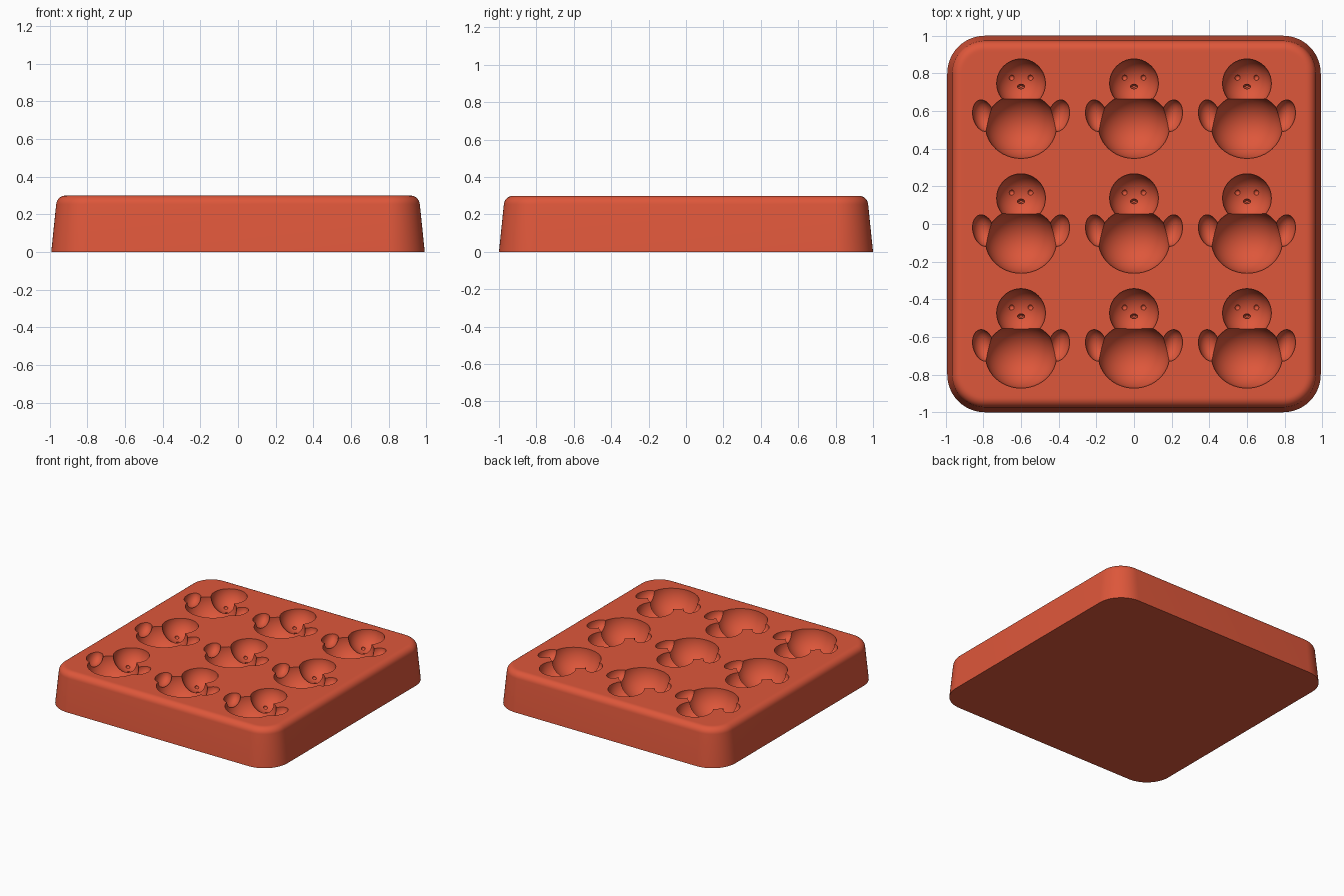
import bpy, bmesh, math
from mathutils import Matrix, Vector

if "Cube" in bpy.data.objects:
    bpy.data.objects.remove(bpy.data.objects["Cube"])

HEIGHT = 0.3
PITCH_X, PITCH_Y = 0.6, 0.61

red = bpy.data.materials.new("warm_red")
red.use_nodes = True
colour = (0.73, 0.095, 0.043, 1)
red.diffuse_color = colour
red.node_tree.nodes["Principled BSDF"].inputs["Base Color"].default_value = colour


def make_object(name, bm):
    bmesh.ops.recalc_face_normals(bm, faces=bm.faces)
    mesh = bpy.data.meshes.new(name)
    bm.to_mesh(mesh)
    bm.free()
    mesh.materials.append(red)
    obj = bpy.data.objects.new(name, mesh)
    bpy.context.collection.objects.link(obj)
    return obj


def rounded_ring(bm, inset, z, radius=0.2, steps=14):
    """Rounded rectangle of vertices, pulled in from the base outline."""
    r = radius - inset
    ring = []
    for corner in range(4):
        sx = 1 if corner in (0, 3) else -1
        sy = 1 if corner < 2 else -1
        for i in range(steps + 1):
            a = math.pi / 2 * (corner + i / steps)
            ring.append(bm.verts.new((sx * (0.992 - radius) + r * math.cos(a),
                                      sy * (1 - radius) + r * math.sin(a), z)))
    return ring


# Block: tapered walls, rounded upper edge, flat top and bottom
FILLET, TAPER = 0.05, 0.026
profile = [(0, 0)]
for i in range(9):
    a = math.radians(5 + 85 * i / 8)
    profile.append((TAPER + FILLET * (1 - math.cos(a)),
                    HEIGHT - FILLET * (1 - math.sin(a))))
profile.append((TAPER + FILLET + 0.012, HEIGHT))

bm = bmesh.new()
rings = [rounded_ring(bm, inset, z) for inset, z in profile]
for low, high in zip(rings, rings[1:]):
    for i in range(len(low)):
        j = (i + 1) % len(low)
        bm.faces.new((low[i], low[j], high[j], high[i]))
bm.faces.new(rings[0][::-1])
bm.faces.new(rings[-1])
mould = make_object("mould_block", bm)


# Cavities: each part is one cutter repeated over the grid
def carve(name, centre, size, mirrored=False, tilt=0, segments=40):
    bm = bmesh.new()
    for col in (-1, 0, 1):
        for row in (-1, 0, 1):
            for side in ((1, -1) if mirrored else (1,)):
                place = Vector((col * PITCH_X + side * centre[0],
                                row * PITCH_Y + centre[1], centre[2]))
                matrix = (Matrix.Translation(place)
                          @ Matrix.Rotation(side * tilt, 4, 'Z')
                          @ Matrix.Diagonal((*size, 1)))
                bmesh.ops.create_uvsphere(bm, u_segments=segments,
                                          v_segments=segments // 2 + 1,
                                          radius=1, matrix=matrix)
    cutter = make_object(name, bm)
    cutter.hide_render = True
    mod = mould.modifiers.new(name, 'BOOLEAN')
    mod.operation = 'DIFFERENCE'
    mod.solver = 'EXACT'
    mod.object = cutter
    bpy.context.view_layer.objects.active = mould
    bpy.ops.object.modifier_apply(modifier=name)
    bpy.data.objects.remove(cutter)


carve("body_cutter", (0, -0.09, HEIGHT), (0.189, 0.172, 0.18), segments=48)
carve("head_cutter", (0, 0.137, HEIGHT), (0.13, 0.13, 0.13))
carve("wing_cutter", (0.2, -0.035, HEIGHT), (0.056, 0.086, 0.07),
      mirrored=True, tilt=math.radians(-14), segments=28)
carve("eye_cutter", (0.05, 0.167, 0.184), (0.015, 0.015, 0.015),
      mirrored=True, segments=12)
carve("beak_cutter", (0, 0.12, 0.171), (0.02, 0.013, 0.025), segments=12)

# Smooth shading with crisp cavity rims
for o in bpy.context.selected_objects:
    o.select_set(False)
mould.select_set(True)
bpy.context.view_layer.objects.active = mould
bpy.ops.object.shade_smooth_by_angle(angle=math.radians(30))
